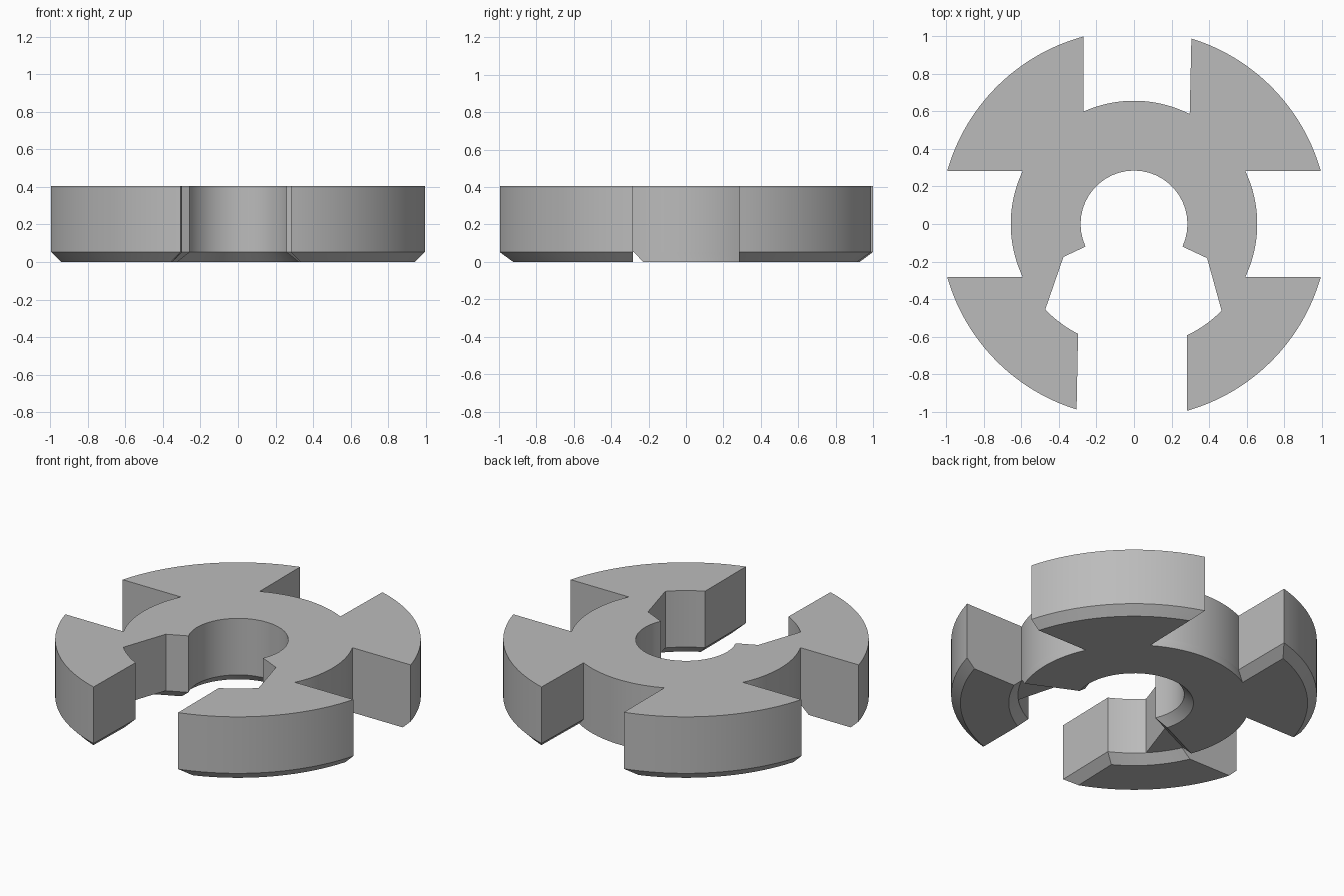
import bpy, bmesh
from math import sqrt, radians, degrees, atan2, cos, sin, hypot

cube = bpy.data.objects.get("Cube")
if cube:
    bpy.data.objects.remove(cube, do_unlink=True)

RIM, HUB, BORE = 1.035, 0.657, 0.285
HEIGHT, BEVEL = 0.405, 0.052
SLOT_Y = 0.283      # half width of the side slots
END_ANGLE = 25      # hub stops this far below the x axis

grey = bpy.data.materials.new("machined_grey")
grey.use_nodes = True
grey.diffuse_color = (0.5, 0.5, 0.5, 1)
grey.node_tree.nodes["Principled BSDF"].inputs["Base Color"].default_value = (0.5, 0.5, 0.5, 1)


def arc(p, q, ccw=True, n=28):
    """Arc around the origin from p to q, both ends included."""
    a = degrees(atan2(p[1], p[0]))
    sweep = (degrees(atan2(q[1], q[0])) - a) % 360
    if not ccw:
        sweep -= 360
    r = hypot(*p)
    mid = [radians(a + sweep * i / n) for i in range(1, n)]
    return [p] + [(r * cos(t), r * sin(t)) for t in mid] + [q]


def at_x(r, x, side):
    return (x, side * sqrt(r * r - x * x))


def at_y(r, y, side):
    return (side * sqrt(r * r - y * y), y)


def hub_end(r, side, c=0):
    """Point on the radial end of the hub, moved inward by c."""
    t, d = radians(END_ANGLE), sqrt(r * r - c * c)
    return (side * (d * cos(t) + c * sin(t)), c * cos(t) - d * sin(t))


def back_rim(c):
    """Outer path of the back arms and the hub between them."""
    r = RIM - c
    return (arc(hub_end(HUB, 1, c), at_y(HUB, SLOT_Y, 1))
            + arc(at_y(r, SLOT_Y, 1), at_x(r, 0.306 + c, 1))
            + arc(at_x(HUB, 0.297 + c, 1), at_x(HUB, -0.27 - c, 1))
            + arc(at_x(r, -0.27 - c, 1), at_y(r, SLOT_Y, -1))
            + arc(at_y(HUB, SLOT_Y, -1), hub_end(HUB, -1, c)))


def back_outline(c):
    bore = BORE + c
    return back_rim(c) + arc(hub_end(bore, -1, c), hub_end(bore, 1, c), False)


def front_arm(side, c):
    """Outline of one front arm; its inner arc and mouth wall are bevelled."""
    r, h = RIM - c, HUB + c
    x_in, x_out = (0.283, 0.283) if side > 0 else (0.298, 0.306)
    ccw = side > 0
    return (arc(at_x(r, side * (x_out + c), -1), at_y(r, -SLOT_Y, side), ccw)
            + arc(at_y(h, -SLOT_Y, side), at_x(h, side * (x_in + c), -1), not ccw))


def body_outline():
    """Whole plan shape, with webs joining the front arms to the hub."""
    web_l, web_r = at_x(HUB, 0.467, -1), at_x(HUB, -0.473, -1)
    return (arc(at_x(RIM, 0.283, -1), at_y(RIM, -SLOT_Y, 1))
            + [at_y(HUB, -SLOT_Y, 1)] + back_rim(0) + [at_y(HUB, -SLOT_Y, -1)]
            + arc(at_y(RIM, -SLOT_Y, -1), at_x(RIM, -0.306, -1))
            + arc(at_x(HUB, -0.298, -1), web_r, False)
            + [hub_end(0.415, -1)]
            + arc(hub_end(BORE, -1), hub_end(BORE, 1), False)
            + [hub_end(0.43, 1)]
            + arc(web_l, at_x(HUB, 0.283, -1), False))


def loft(name, low, high, z0, z1):
    """Solid between two matching outlines."""
    bm = bmesh.new()
    a = [bm.verts.new((x, y, z0)) for x, y in low]
    b = [bm.verts.new((x, y, z1)) for x, y in high]
    bm.faces.new(a[::-1])
    bm.faces.new(b)
    for i in range(len(a)):
        j = (i + 1) % len(a)
        bm.faces.new((a[i], a[j], b[j], b[i]))
    bmesh.ops.recalc_face_normals(bm, faces=bm.faces)
    mesh = bpy.data.meshes.new(name)
    bm.to_mesh(mesh)
    bm.free()
    mesh.materials.append(grey)
    ob = bpy.data.objects.new(name, mesh)
    bpy.context.collection.objects.link(ob)
    bpy.ops.object.select_all(action='DESELECT')
    ob.select_set(True)
    bpy.context.view_layer.objects.active = ob
    bpy.ops.object.shade_smooth_by_angle(angle=radians(25))
    return ob


# Main slotted disc
loft("slotted_disc", body_outline(), body_outline(), BEVEL, HEIGHT)

# Bevelled underside: hub with back arms, then each front arm
loft("hub_underside", back_outline(BEVEL), back_outline(0), 0, BEVEL)
for side, label in ((1, "left"), (-1, "right")):
    loft("front_arm_underside_" + label, front_arm(side, BEVEL), front_arm(side, 0), 0, BEVEL)
